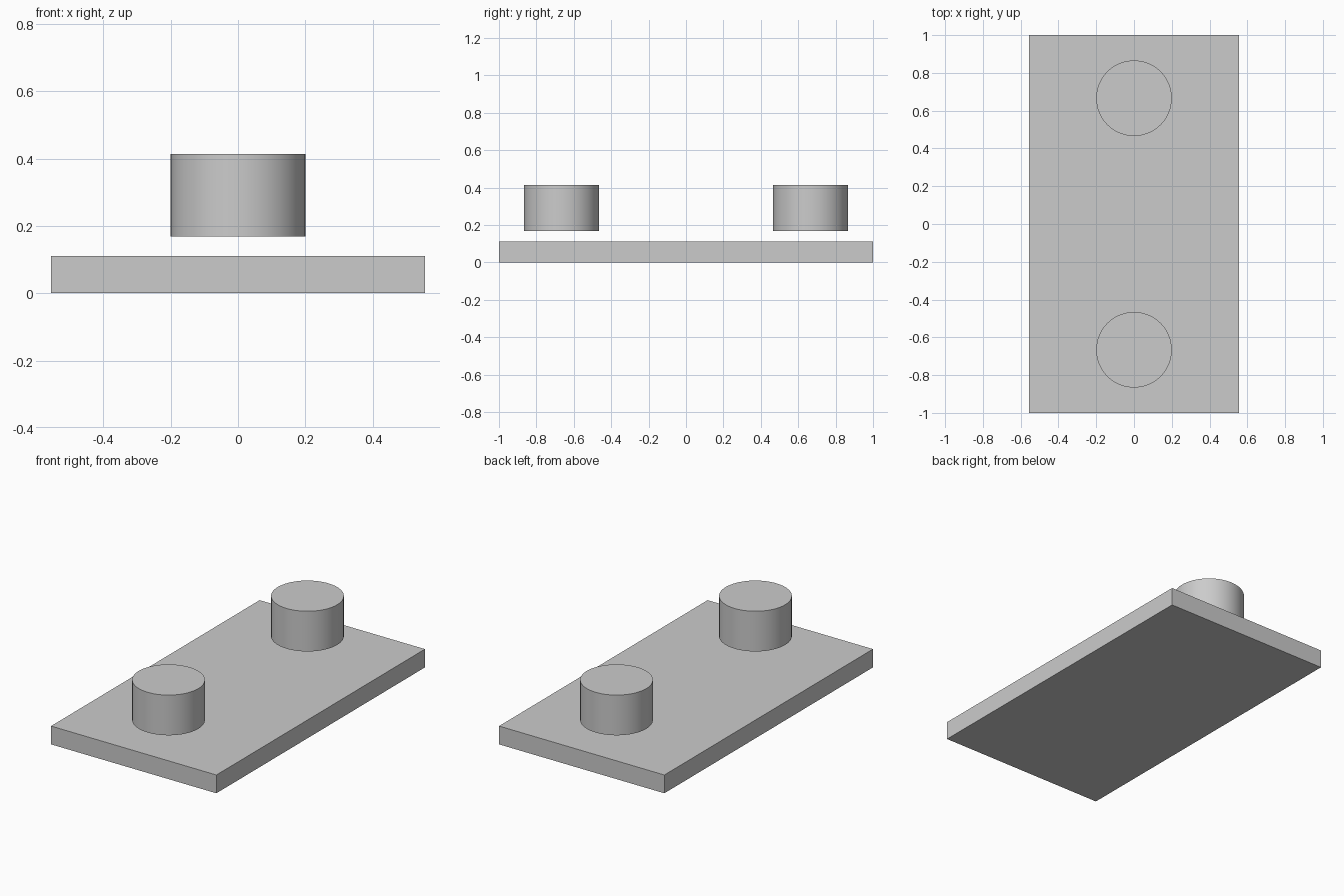
import bpy
import math

default = bpy.data.objects.get("Cube")
if default:
    bpy.data.objects.remove(default, do_unlink=True)

# Single plain grey
GREY = (0.6, 0.6, 0.6, 1.0)
grey = bpy.data.materials.new("light_grey")
grey.use_nodes = True
grey.diffuse_color = GREY
grey.node_tree.nodes["Principled BSDF"].inputs["Base Color"].default_value = GREY

PLATE_SIZE = (1.11, 2.0, 0.111)
PEG_RADIUS = 0.2
PEG_BOTTOM, PEG_TOP = 0.169, 0.413
PEG_Y = 0.666


def finish(name):
    obj = bpy.context.object
    obj.name = obj.data.name = name
    obj.data.materials.append(grey)
    return obj


# Flat base plate resting on the ground
bpy.ops.mesh.primitive_cube_add(size=1, location=(0, 0, PLATE_SIZE[2] / 2))
plate = finish("base_plate")
plate.scale = PLATE_SIZE
bpy.ops.object.transform_apply(location=False, rotation=False, scale=True)

# Two round pegs hovering just above the plate
for name, side in (("front_peg", -1), ("back_peg", 1)):
    bpy.ops.mesh.primitive_cylinder_add(
        vertices=64, radius=PEG_RADIUS, depth=PEG_TOP - PEG_BOTTOM,
        location=(0, side * PEG_Y, (PEG_TOP + PEG_BOTTOM) / 2))
    finish(name)
    bpy.ops.object.shade_smooth_by_angle(angle=math.radians(30))
